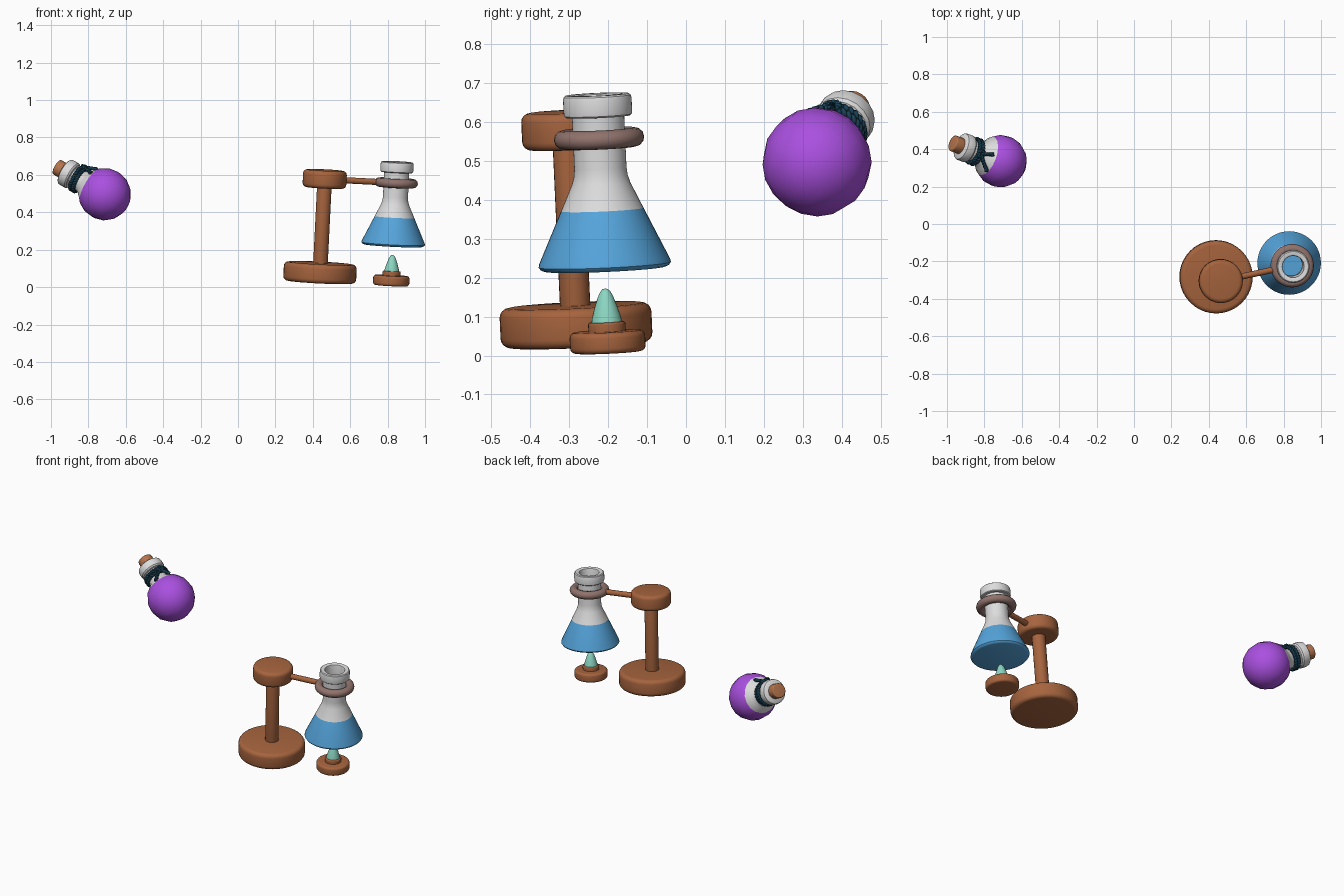
import bpy, bmesh, math
from mathutils import Vector

if "Cube" in bpy.data.objects:
    bpy.data.objects.remove(bpy.data.objects["Cube"])


def material(name, r, g, b):
    m = bpy.data.materials.new(name)
    m.diffuse_color = (r, g, b, 1)
    m.use_nodes = True
    m.node_tree.nodes["Principled BSDF"].inputs["Base Color"].default_value = m.diffuse_color
    return m


WOOD = material("wood_brown", 0.381, 0.127, 0.048)
CORK = material("cork_tan", 0.46, 0.175, 0.075)
GLASS = material("pale_glass", 0.72, 0.72, 0.72)
BLUE = material("blue_liquid", 0.091, 0.376, 0.716)
PURPLE = material("purple_liquid", 0.40, 0.08, 0.74)
FLAME = material("mint_flame", 0.262, 0.68, 0.546)
METAL = material("brown_grey_ring", 0.283, 0.171, 0.15)
ROPE = material("dark_teal_rope", 0.010, 0.053, 0.091)

UP = Vector((0.05, -0.045, 1)).normalized()          # slight lean of the lab set


def finish(obj, angle=35):
    bpy.ops.object.select_all(action='DESELECT')
    obj.select_set(True)
    bpy.context.view_layer.objects.active = obj
    bpy.ops.object.shade_smooth_by_angle(angle=math.radians(angle))
    return obj


def lathe(name, profile, origin, axis, mats, rule=None, seg=40, closed=False):
    """Revolve (radius, height) points about an axis; rule(height) picks the material."""
    bm = bmesh.new()
    rings = []
    for r, h in profile:
        if r < 1e-6:
            rings.append([bm.verts.new((0, 0, h))])
        else:
            rings.append([bm.verts.new((r * math.cos(2 * math.pi * i / seg),
                                        r * math.sin(2 * math.pi * i / seg), h))
                          for i in range(seg)])
    pairs = list(zip(rings, rings[1:]))
    if closed:
        pairs.append((rings[-1], rings[0]))
    for a, b in pairs:
        for i in range(seg):
            j = (i + 1) % seg
            vs = [a[i % len(a)], a[j % len(a)], b[j % len(b)], b[i % len(b)]]
            vs = list(dict.fromkeys(vs))
            if len(vs) > 2:
                f = bm.faces.new(vs)
                if rule:
                    f.material_index = rule(f.calc_center_median().z)
    bmesh.ops.recalc_face_normals(bm, faces=bm.faces)
    me = bpy.data.meshes.new(name)
    bm.to_mesh(me)
    bm.free()
    for m in mats:
        me.materials.append(m)
    obj = bpy.data.objects.new(name, me)
    bpy.context.collection.objects.link(obj)
    obj.location = origin
    obj.rotation_mode = 'QUATERNION'
    obj.rotation_quaternion = Vector((0, 0, 1)).rotation_difference(Vector(axis))
    return finish(obj)


def disc(r, h0, h1, bevel, n=4):
    """Profile of a cylinder with rounded edges."""
    arc = [math.pi / 2 * i / n for i in range(n + 1)]
    low = [(r - bevel + bevel * math.sin(a), h0 + bevel - bevel * math.cos(a)) for a in arc]
    high = [(r - bevel + bevel * math.cos(a), h1 - bevel + bevel * math.sin(a)) for a in arc]
    return [(0, h0)] + low + high + [(0, h1)]


# --- Stand: base, pole, head
stand = Vector((0.436, -0.28, 0.027))
lathe("stand_base", disc(0.195, 0, 0.102, 0.024), stand, UP, [WOOD])
lathe("stand_pole", disc(0.039, 0.08, 0.53, 0.004), stand, UP, [WOOD], seg=24)
lathe("stand_head", disc(0.117, 0.505, 0.6, 0.022), stand, UP, [WOOD])

# --- Flask with blue liquid
flask = Vector((0.829, -0.208, 0.222))
LIQ = 0.153
flask_profile = [(0, 0), (0.155, 0), (0.165, 0.004), (0.17, 0.011), (0.168, 0.02),
                 (0.106, LIQ), (0.075, 0.22), (0.069, 0.24), (0.067, 0.26), (0.067, 0.392),
                 (0.082, 0.392), (0.087, 0.396), (0.088, 0.402), (0.088, 0.438),
                 (0.086, 0.445), (0.081, 0.449), (0.065, 0.449), (0.059, 0.446),
                 (0.057, 0.44), (0.057, 0.25), (0.096, LIQ), (0, LIQ)]
lathe("flask", flask_profile, flask, UP, [GLASS, BLUE],
      lambda h: 1 if h < LIQ + 0.001 else 0, seg=48)

# --- Holding ring and arm
ring_centre = flask + UP * 0.336
tube = [(0.0915 + 0.0245 * math.cos(math.pi * i / 6), 0.0245 * math.sin(math.pi * i / 6))
        for i in range(12)]
lathe("holding_ring", tube, ring_centre, UP, [METAL], closed=True)
arm_start = stand + UP * 0.551
arm = ring_centre - arm_start
lathe("holding_arm", disc(0.0165, 0.05, arm.length - 0.09, 0.003), arm_start,
      arm.normalized(), [WOOD], seg=20)

# --- Burner
burner = Vector((0.818, -0.2, 0.0085))
lathe("burner_base", disc(0.097, 0, 0.054, 0.014), burner, UP, [WOOD])
lathe("burner_collar", disc(0.048, 0.04, 0.078, 0.006), burner, UP, [WOOD], seg=28)
lathe("burner_flame", [(0, 0.074), (0.04, 0.074), (0.037, 0.09), (0.03, 0.114), (0.02, 0.142),
                       (0.013, 0.156), (0.007, 0.162), (0, 0.164)],
      burner, UP, [FLAME], seg=24)

# --- Round tilted bottle
ball = Vector((-0.713, 0.336, 0.497))
AX = Vector((-0.255, 0.096, 0.145)).normalized()
CUT = 0.09
R = 0.1405
body = [(0, -R)]
body += [(R * math.sin(a), -R * math.cos(a)) for a in
         [math.radians(129.8 * i / 6) for i in range(1, 7)]]
body += [(0.082, 0.114), (0.064, 0.132), (0.057, 0.15), (0.056, 0.2),
         (0.068, 0.202), (0.075, 0.21), (0.076, 0.222), (0.076, 0.242),
         (0.073, 0.254), (0.064, 0.26), (0, 0.26)]
lathe("round_bottle", body, ball, AX, [GLASS, PURPLE],
      lambda h: 1 if h < CUT else 0, seg=18)
lathe("bottle_cork", disc(0.044, 0.24, 0.31, 0.006), ball, AX, [CORK], seg=20)

# --- Rope: two twisted strands swept along a path
SIDE = (Vector((0, 0, 1)) - AX * AX.z).normalized()
CROSS = AX.cross(SIDE)


def rope(name, pts, normals, turns, closed=False, thick=0.0065):
    cu = bpy.data.curves.new(name, 'CURVE')
    cu.dimensions = '3D'
    cu.bevel_depth = thick
    cu.bevel_resolution = 1
    cu.use_fill_caps = True
    n = len(pts)
    for strand in range(2):
        sp = cu.splines.new('POLY')
        sp.points.add(n - 1)
        sp.use_cyclic_u = closed
        for i in range(n):
            nxt = pts[(i + 1) % n] if closed else pts[min(i + 1, n - 1)]
            prv = pts[i - 1] if closed else pts[max(i - 1, 0)]
            side = (nxt - prv).normalized().cross(normals[i])
            a = 2 * math.pi * turns * i / n + strand * math.pi
            p = pts[i] + (normals[i] * math.cos(a) + side * math.sin(a)) * thick * 0.8
            sp.points[i].co = (*p, 1)
    cu.materials.append(ROPE)
    obj = bpy.data.objects.new(name, cu)
    bpy.context.collection.objects.link(obj)
    bpy.ops.object.select_all(action='DESELECT')
    obj.select_set(True)
    bpy.context.view_layer.objects.active = obj
    bpy.ops.object.convert(target='MESH')
    finish(bpy.context.view_layer.objects.active, 60)


# neck loops
for k, t in enumerate((0.158, 0.178)):
    dirs = [SIDE * math.cos(2 * math.pi * i / 120) + CROSS * math.sin(2 * math.pi * i / 120)
            for i in range(120)]
    rope(f"neck_rope_{k + 1}", [ball + AX * t + d * 0.067 for d in dirs], dirs, 14, True)

# knot: small loop standing across the neck loops
knot = ball + AX * 0.165 + SIDE * 0.074
kd = [CROSS * math.cos(2 * math.pi * i / 48) + AX * 0.9 * math.sin(2 * math.pi * i / 48)
      for i in range(48)]
rope("rope_knot", [knot + d * 0.016 for d in kd], [d.normalized() for d in kd], 5, True)

# two loose ends lying on the ball
for k, end in enumerate((Vector((-0.75, 0.37, 0.625)), Vector((-0.786, 0.283, 0.61)))):
    a, b = knot - ball, end - ball
    pts, nrm = [], []
    for i in range(41):
        s = i / 40
        d = a.lerp(b, s).normalized()
        pts.append(ball + d * (a.length + (0.147 - a.length) * min(1, s * 1.2)))
        nrm.append(d)
    rope(f"rope_end_{k + 1}", pts, nrm, 4)
